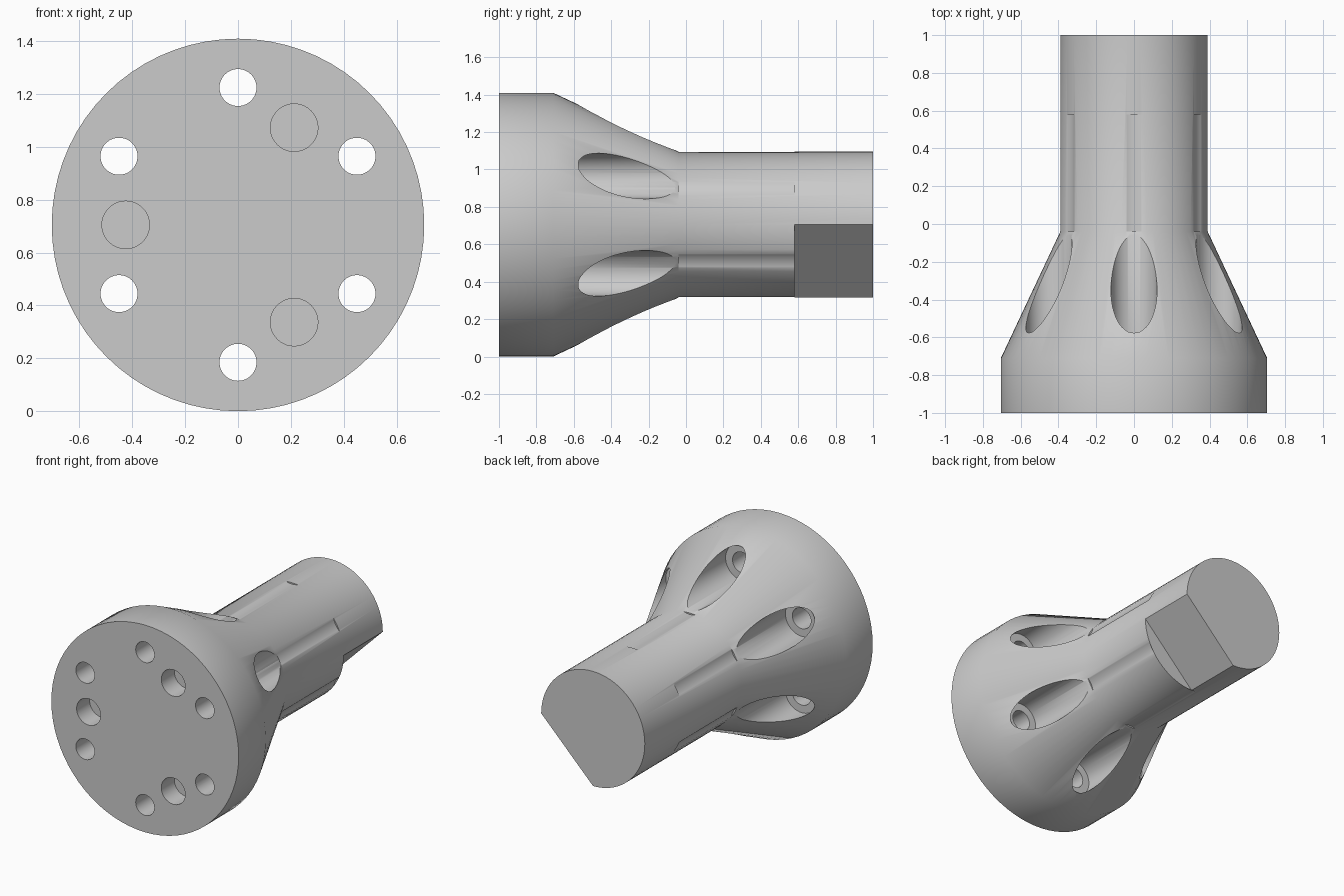
import bpy, bmesh
from math import cos, sin, pi, radians
from mathutils import Matrix

if "Cube" in bpy.data.objects:
    bpy.data.objects.remove(bpy.data.objects["Cube"], do_unlink=True)

AXIS_Z = 0.705      # height of the main axis
SHAFT_R = 0.39
FLAT_START = 0.58   # where the grooves stop and the drive flat begins


def add_object(name, bm):
    bmesh.ops.recalc_face_normals(bm, faces=bm.faces)
    mesh = bpy.data.meshes.new(name)
    bm.to_mesh(mesh)
    bm.free()
    obj = bpy.data.objects.new(name, mesh)
    bpy.context.collection.objects.link(obj)
    return obj


def turned(name, profile, segments, angle=0, offset=0):
    """Revolve (radius, y) points round a y axis placed at a polar offset."""
    bm = bmesh.new()
    verts = [bm.verts.new((r, y, 0)) for r, y in profile]
    edges = [bm.edges.new(pair) for pair in zip(verts, verts[1:])]
    bmesh.ops.spin(bm, geom=verts + edges, cent=(0, 0, 0), axis=(0, 1, 0),
                   angle=2 * pi, steps=segments)
    bmesh.ops.remove_doubles(bm, verts=bm.verts, dist=1e-5)
    bmesh.ops.holes_fill(bm, edges=bm.edges, sides=0)
    place = Matrix.Translation((offset * cos(angle), 0, AXIS_Z + offset * sin(angle)))
    bmesh.ops.transform(bm, matrix=place, verts=bm.verts)
    return add_object(name, bm)


# Flange, taper and shaft in one turned body
body = turned("flanged_shaft", [(0.705, -1), (0.705, -0.71), (SHAFT_R, -0.04),
                                (SHAFT_R, 1)], 72)
cutters = []

# Six bolt holes, widening into flutes on the taper and shallow shaft grooves
for i in range(6):
    cutters.append(turned("bolt_hole_cutter",
                          [(0.07, -1.1), (0.07, -0.6), (0.122, -0.6), (0.122, -0.04),
                           (0.14, -0.04), (0.14, FLAT_START)],
                          48, radians(30 + 60 * i), 0.52))

# Three blind pin holes in the flange face
for i in range(3):
    cutters.append(turned("pin_hole_cutter", [(0.09, -1.1), (0.09, -0.86)],
                          40, radians(60 + 120 * i), 0.425))

# Drive flat on the lower left of the shaft end
bm = bmesh.new()
bmesh.ops.create_cube(bm, size=1)
bmesh.ops.scale(bm, vec=(0.6, 0.6, 1), verts=bm.verts)
bmesh.ops.translate(bm, vec=(SHAFT_R * cos(pi / 4) + 0.3, FLAT_START + 0.3, 0),
                    verts=bm.verts)
bmesh.ops.transform(bm, verts=bm.verts, matrix=Matrix.Translation((0, 0, AXIS_Z))
                    @ Matrix.Rotation(pi / 4, 4, 'Y'))
cutters.append(add_object("drive_flat_cutter", bm))

# Cut everything, then discard the cutters
for cutter in cutters:
    mod = body.modifiers.new(cutter.name, 'BOOLEAN')
    mod.operation = 'DIFFERENCE'
    mod.solver = 'EXACT'
    mod.object = cutter
    cutter.hide_render = True
bpy.context.view_layer.update()
evaluated = body.evaluated_get(bpy.context.evaluated_depsgraph_get())
finished = bpy.data.meshes.new_from_object(evaluated)
body.modifiers.clear()
body.data = finished
for cutter in cutters:
    bpy.data.objects.remove(cutter, do_unlink=True)

# Plain grey metal
grey = bpy.data.materials.new("plain_grey")
grey.use_nodes = True
grey.diffuse_color = (0.6, 0.6, 0.6, 1)
grey.node_tree.nodes["Principled BSDF"].inputs["Base Color"].default_value = (0.6, 0.6, 0.6, 1)
body.data.materials.clear()
body.data.materials.append(grey)

bpy.ops.object.select_all(action='DESELECT')
body.select_set(True)
bpy.context.view_layer.objects.active = body
bpy.ops.object.shade_smooth_by_angle(angle=radians(30))
